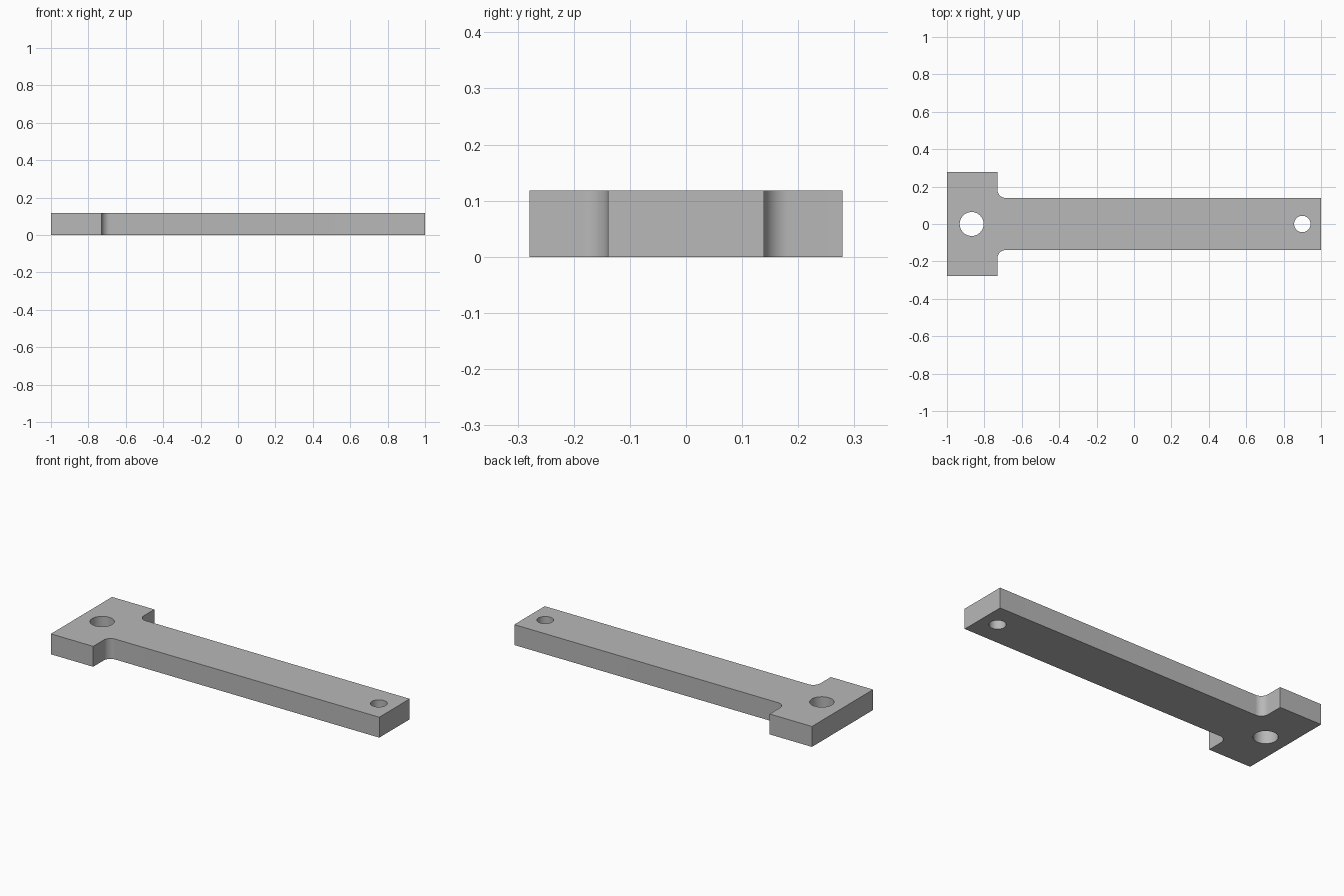
import bpy
import bmesh
from math import cos, sin, pi, radians
from mathutils import Vector

cube = bpy.data.objects.get("Cube")
if cube:
    bpy.data.objects.remove(cube)

THICK = 0.118
HEAD_X, HEAD_Y, ARM_Y = -0.73, 0.279, 0.139
FILLET, STEPS = 0.045, 12

# Plain grey metal
grey = bpy.data.materials.new("grey metal")
grey.use_nodes = True
colour = (0.48, 0.48, 0.48, 1)
grey.diffuse_color = colour
grey.node_tree.nodes["Principled BSDF"].inputs["Base Color"].default_value = colour

# Half outline: arm end, inner fillet, head corner; then mirrored across y
half = [(1, ARM_Y)]
for i in range(STEPS + 1):
    a = -pi / 2 - i / STEPS * pi / 2
    half.append((HEAD_X + FILLET + FILLET * cos(a), ARM_Y + FILLET + FILLET * sin(a)))
half += [(HEAD_X, HEAD_Y), (-1, HEAD_Y)]
outline = half + [(x, -y) for x, y in reversed(half)]

# T-shaped plate
bm = bmesh.new()
face = bm.faces.new([bm.verts.new((x, y, 0)) for x, y in outline])
top = bmesh.ops.extrude_face_region(bm, geom=[face])["geom"]
bmesh.ops.translate(bm, vec=Vector((0, 0, THICK)),
                    verts=[v for v in top if isinstance(v, bmesh.types.BMVert)])
bmesh.ops.recalc_face_normals(bm, faces=bm.faces)
mesh = bpy.data.meshes.new("t_plate")
bm.to_mesh(mesh)
bm.free()
plate = bpy.data.objects.new("t_plate", mesh)
bpy.context.collection.objects.link(plate)
mesh.materials.append(grey)


def drill(name, x, radius):
    """Cut a round hole through the plate."""
    bpy.ops.mesh.primitive_cylinder_add(vertices=48, radius=radius, depth=THICK * 3,
                                        location=(x, 0, THICK / 2))
    cutter = bpy.context.object
    cutter.name = name
    cutter.hide_render = True
    cutter.data.materials.append(grey)
    mod = plate.modifiers.new(name, "BOOLEAN")
    mod.operation = "DIFFERENCE"
    mod.solver = "EXACT"
    mod.object = cutter
    bpy.ops.object.select_all(action="DESELECT")
    plate.select_set(True)
    bpy.context.view_layer.objects.active = plate
    bpy.ops.object.modifier_apply(modifier=name)
    bpy.data.objects.remove(cutter)


# Large hole in the head, small hole at the arm tip
drill("head_hole", -0.868, 0.064)
drill("arm_hole", 0.9, 0.044)

bpy.ops.object.shade_smooth_by_angle(angle=radians(30))
